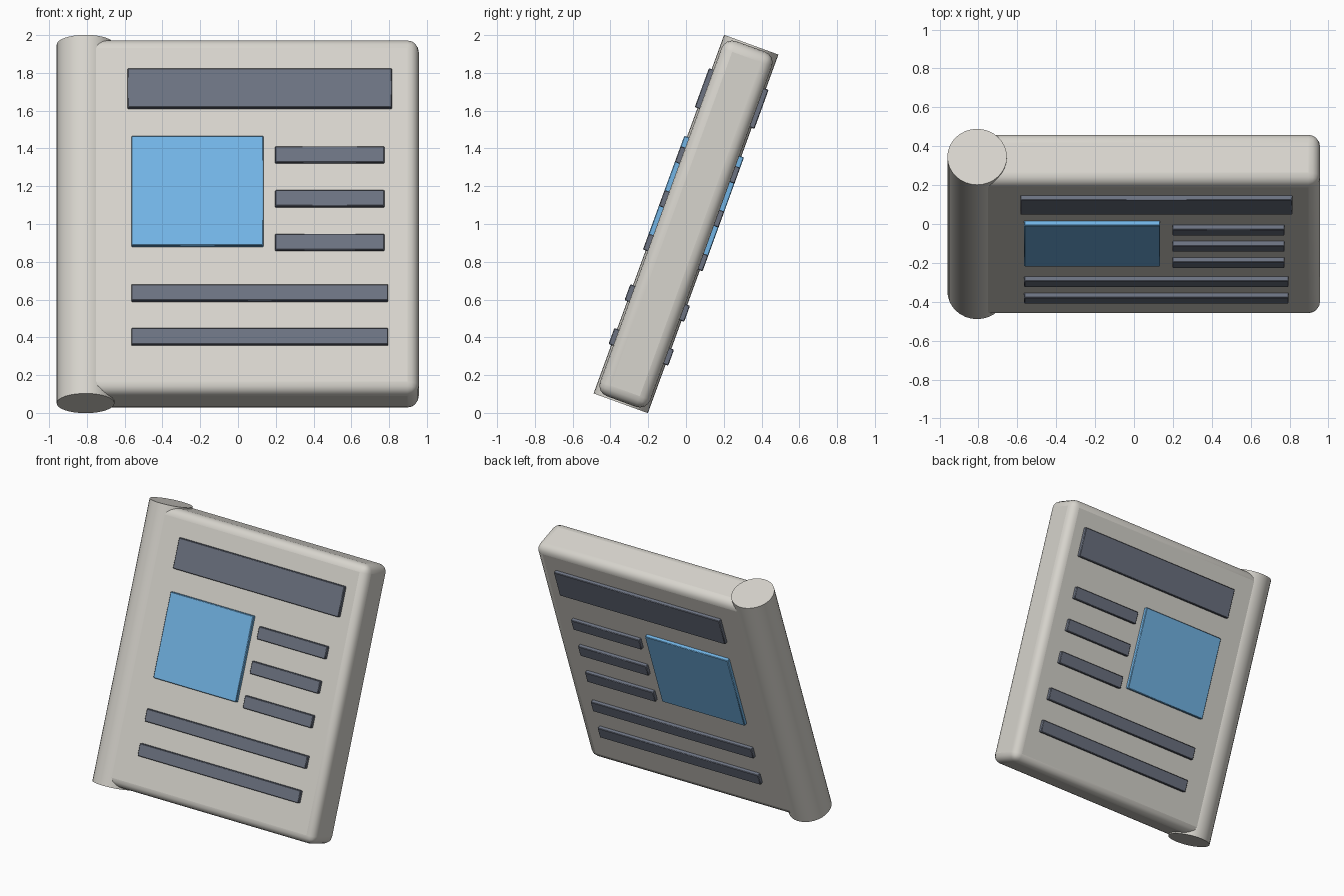
import bpy, math
from mathutils import Matrix, Vector

if "Cube" in bpy.data.objects:
    bpy.data.objects.remove(bpy.data.objects["Cube"])

# the whole model leans back around the x axis
LEAN = Matrix.Translation((0, 0, 1)) @ Matrix.Rotation(math.radians(-20), 4, 'X')
HALF = 0.142      # half thickness of the paper block
OUTER = 0.168     # raised print surface


def material(name, rgb):
    m = bpy.data.materials.new(name)
    m.diffuse_color = (*rgb, 1)
    m.use_nodes = True
    m.node_tree.nodes["Principled BSDF"].inputs["Base Color"].default_value = m.diffuse_color
    return m


PAPER = material("paper", (0.68, 0.66, 0.61))
INK = material("ink_grey", (0.150, 0.170, 0.220))
BLUE = material("picture_blue", (0.17, 0.46, 0.79))


def finish(ob, name, mat, bevel=0, segments=1):
    ob.name = name
    ob.data.materials.append(mat)
    if bevel:
        b = ob.modifiers.new("bevel", 'BEVEL')
        b.width, b.segments = bevel, segments
    bpy.ops.object.shade_smooth_by_angle(angle=math.radians(40))
    ob.matrix_world = LEAN
    return ob


def box(name, x, y, z, mat, bevel=0, segments=1):
    bpy.ops.mesh.primitive_cube_add(size=1)
    ob = bpy.context.object
    lo, hi = Vector((x[0], y[0], z[0])), Vector((x[1], y[1], z[1]))
    ob.data.transform(Matrix.Translation((lo + hi) / 2) @ Matrix.Diagonal((*(hi - lo), 1)))
    return finish(ob, name, mat, bevel, segments)


# paper block with rounded edges
box("paper_block", (-0.82, 0.957), (-HALF, HALF), (-1.0, 1.0), PAPER, 0.06, 4)

# rolled fold along the left edge
bpy.ops.mesh.primitive_cylinder_add(vertices=32, radius=0.153, depth=2.02)
roll = bpy.context.object
roll.data.transform(Matrix.Translation((-0.807, 0, 0)))
finish(roll, "rolled_fold", PAPER)

# raised print, repeated on front and back: name, x range, z range, material
prints = [("headline", (-0.585, 0.815), (0.597, 0.817), INK),
          ("picture", (-0.565, 0.135), (-0.18, 0.436), BLUE)]
for i, z in enumerate((0.333, 0.086, -0.16)):
    prints.append((f"short_line_{i + 1}", (0.197, 0.775), (z - 0.045, z + 0.045), INK))
for i, z in enumerate((-0.445, -0.692)):
    prints.append((f"long_line_{i + 1}", (-0.565, 0.795), (z - 0.045, z + 0.045), INK))

for side, y in (("front", (-OUTER, -HALF + 0.02)), ("back", (HALF - 0.02, OUTER))):
    for name, x, z, mat in prints:
        box(f"{side}_{name}", x, y, z, mat, 0.004)
